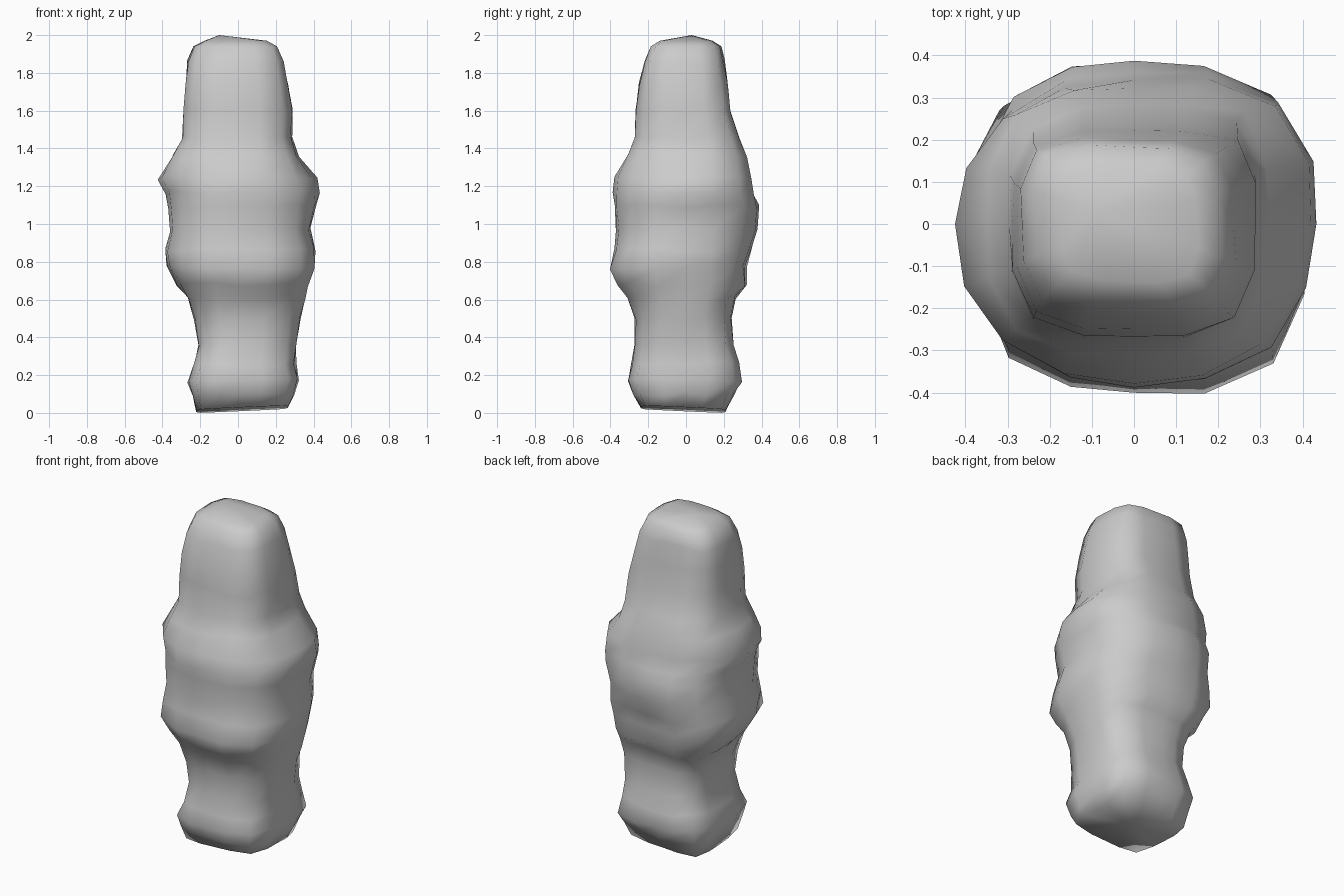
import bpy, bmesh, math, random

if "Cube" in bpy.data.objects:
    bpy.data.objects.remove(bpy.data.objects["Cube"])

random.seed(4)
SEG = 16

# Cross-sections: height, left, right, front, back reach
RINGS = [
    (0.02, .22, .265, .24, .21),
    (0.10, .24, .29, .28, .25),
    (0.17, .265, .315, .31, .285),
    (0.26, .235, .30, .29, .275),
    (0.36, .21, .31, .27, .25),
    (0.50, .23, .33, .27, .24),
    (0.61, .265, .355, .31, .26),
    (0.68, .315, .365, .36, .315),
    (0.77, .37, .395, .395, .31),
    (0.86, .38, .405, .375, .345),
    (0.97, .36, .385, .37, .38),
    (1.09, .37, .415, .38, .39),
    (1.16, .39, .435, .39, .365),
    (1.24, .435, .42, .385, .35),
    (1.36, .35, .32, .315, .325),
    (1.45, .295, .285, .275, .28),
    (1.60, .29, .29, .27, .235),
    (1.74, .28, .265, .25, .22),
    (1.86, .265, .235, .215, .20),
    (1.94, .23, .20, .18, .18),
]

# Corner lumps and hollows: height, direction in degrees, strength, spread
LUMPS = [
    (1.24, 225, -.10, .10), (1.24, 315, -.09, .10), (1.24, 135, -.11, .10),
    (0.76, 315, .06, .12), (0.76, 135, .08, .14),
    (0.20, 45, .06, .12), (1.93, 135, .08, .10), (1.93, 315, .08, .10),
    (1.50, 45, .04, .12),
]


def squareness(z):
    """Boxy at the foot and head, rounder through the bulging waist."""
    foot = 2.5 * math.exp(-(z / 0.12) ** 2)
    return 3.8 - 1.1 * math.exp(-((z - 1.0) / 0.35) ** 2) + foot


def lumpiness(z, a):
    total = 1.0
    for lz, deg, amount, spread in LUMPS:
        turn = max(0.0, math.cos(a - math.radians(deg))) ** 6
        total += amount * turn * math.exp(-((z - lz) / spread) ** 2)
    return total


def section(bm, z, left, right, front, back, scale=1.0, lump=0.012):
    n = squareness(z)
    loop = []
    for i in range(SEG):
        a = 2 * math.pi * i / SEG
        c, s = math.cos(a), math.sin(a)
        rx = right if c > 0 else left
        ry = back if s > 0 else front
        r = (abs(c) ** n + abs(s) ** n) ** (-1 / n) * lumpiness(z, a)
        r *= scale * (1 + random.uniform(-lump, lump))
        dz = random.uniform(-lump, lump) if 0.05 < z < 1.9 else 0
        loop.append(bm.verts.new((c * r * rx, s * r * ry, z + dz)))
    return loop


def close(bm, loop, point):
    tip = bm.verts.new(point)
    for i in range(SEG):
        bm.faces.new((loop[i], loop[(i + 1) % SEG], tip))


# Weathered stone pillar
bm = bmesh.new()
loops = [section(bm, *r) for r in RINGS]
loops.append(section(bm, 1.97, *RINGS[-1][1:], scale=0.75))
for lo, hi in zip(loops, loops[1:]):
    for i in range(SEG):
        j = (i + 1) % SEG
        bm.faces.new((lo[i], lo[j], hi[j], hi[i]))

# Foot dips slightly toward the back left, head peaks left of centre
for v in loops[0]:
    v.co.z = max(0.0, 0.018 + 0.045 * (v.co.x - v.co.y))
close(bm, loops[0], (0.02, -0.01, 0.018))
close(bm, loops[-1], (-0.10, 0.03, 2.0))
bmesh.ops.recalc_face_normals(bm, faces=bm.faces)
for f in bm.faces:
    f.smooth = True

mesh = bpy.data.meshes.new("rock_pillar")
bm.to_mesh(mesh)
bm.free()
rock = bpy.data.objects.new("rock_pillar", mesh)
bpy.context.collection.objects.link(rock)
